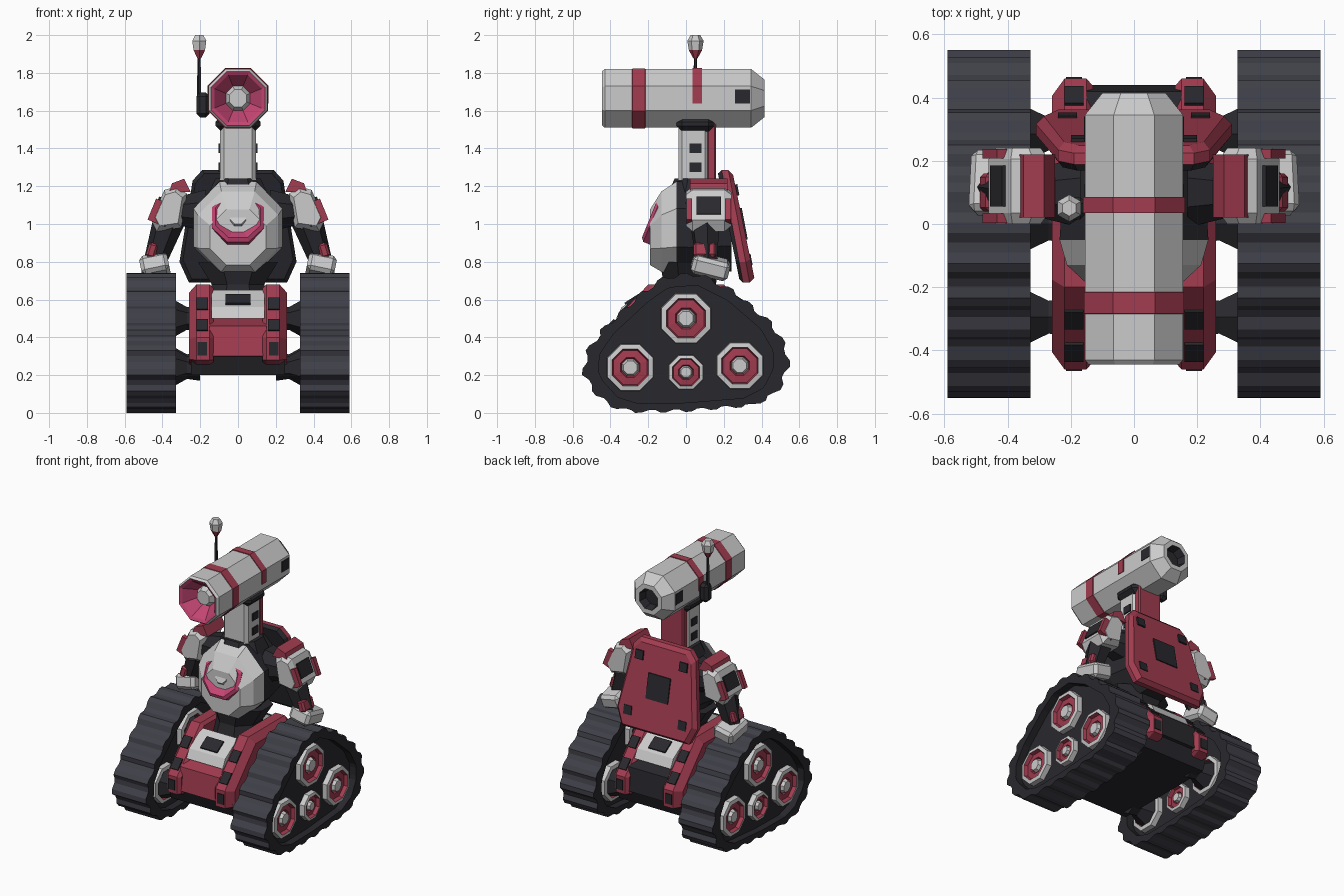
import bpy, bmesh
from math import pi, cos, sin, atan, radians
from mathutils import Vector

if "Cube" in bpy.data.objects:
    bpy.data.objects.remove(bpy.data.objects["Cube"])

COLS = {"white": (.55, .53, .54), "red": (.36, .045, .08), "pink": (.55, .06, .17),
        "dark": (.022, .022, .027), "tread": (.05, .05, .065)}
MATS = {}
for k, c in COLS.items():
    MATS[k] = bpy.data.materials.new(k + "_paint")
    MATS[k].diffuse_color = (*c, 1)


def loft(name, rings, cols, closed=False):
    """Skin equal-length rings; cols is one colour or one per band."""
    n, m = len(rings[0]), len(rings)
    bands = m if closed else m - 1
    if isinstance(cols, str):
        cols = [cols] * bands
    used = sorted(set(cols))
    bm = bmesh.new()
    vs = [[bm.verts.new(p) for p in r] for r in rings]
    for i in range(bands):
        a, b = vs[i], vs[(i + 1) % m]
        for j in range(n):
            k = (j + 1) % n
            bm.faces.new((a[j], a[k], b[k], b[j])).material_index = used.index(cols[i])
    if not closed:
        bm.faces.new(vs[0]).material_index = used.index(cols[0])
        bm.faces.new(vs[-1]).material_index = used.index(cols[-1])
    bmesh.ops.recalc_face_normals(bm, faces=bm.faces)
    me = bpy.data.meshes.new(name)
    bm.to_mesh(me)
    bm.free()
    for u in used:
        me.materials.append(MATS[u])
    ob = bpy.data.objects.new(name, me)
    bpy.context.collection.objects.link(ob)
    return ob


def ring(axis, c, ru, rv=None, n=8):
    """Polygon with a flat top, around the given axis."""
    rv = rv or ru
    out = []
    for i in range(n):
        a = 2 * pi * (i + .5) / n
        u, v = ru * cos(a), rv * sin(a)
        d = {"x": (0, u, v), "y": (u, 0, v), "z": (u, v, 0)}[axis]
        out.append(Vector(c) + Vector(d))
    return out


def lathe(name, axis, c, steps, cols, n=8):
    unit = Vector([float(axis == a) for a in "xyz"])
    return loft(name, [ring(axis, Vector(c) + unit * t, r, n=n) for t, r in steps], cols)


def prism_x(name, prof, x0, x1, col):
    return loft(name, [[(x, y, z) for y, z in prof] for x in (x0, x1)], col)


def box(name, c, size, col, rot=(0, 0, 0), bevel=0):
    x, y, z = (s / 2 for s in size)
    ob = prism_x(name, [(-y, -z), (y, -z), (y, z), (-y, z)], -x, x, col)
    ob.location, ob.rotation_euler = c, rot
    if bevel:
        b = ob.modifiers.new("bevel", "BEVEL")
        b.width, b.segments = bevel, 1
    return ob


def limb(name, a, b, r0, r1, col, n=6):
    a, b = Vector(a), Vector(b)
    ob = lathe(name, "z", (0, 0, 0), [(0, r0), ((b - a).length, r1)], col, n)
    ob.location, ob.rotation_mode = a, "QUATERNION"
    ob.rotation_quaternion = (b - a).to_track_quat("Z", "Y")
    return ob


def scaled(prof, k, c=(0, .31)):
    return [(c[0] + (y - c[0]) * k, c[1] + (z - c[1]) * k) for y, z in prof]


def resample(prof, n):
    pts = [Vector(p) for p in prof]
    seg = [(a, b, (b - a).length) for a, b in zip(pts, pts[1:] + pts[:1])]
    step, out = sum(s[2] for s in seg) / n, []
    for i in range(n):
        d = i * step
        for a, b, l in seg:
            if d < l:
                out.append(tuple(a.lerp(b, d / l)))
                break
            d -= l
    return out


# Track outline seen from the side, with raised lugs
TRACK = [(-.55, .2), (-.545, .31), (-.455, .44), (-.24, .64), (-.11, .73), (.07, .745),
         (.26, .65), (.47, .47), (.55, .33), (.55, .22), (.49, .1), (.365, .035),
         (0, .005), (-.3, 0), (-.43, .04), (-.53, .15)]
fine = resample(TRACK, 88)
lugs = [scaled([p], (1, 1, .955, .955)[i % 4])[0] for i, p in enumerate(fine)]
inner = scaled(fine, .84)
WHEELS = [(0, .5, .145), (-.295, .24, .135), (.285, .25, .135), (0, .215, .1)]

for s, side in ((-1, "left"), (1, "right")):
    X = lambda x: s * x
    # Tracks and wheels
    loft(side + "_track", [[(X(x), y, z) for y, z in p] for x, p in
         ((.328, lugs), (.59, lugs), (.59, inner), (.328, inner))],
         ["tread", "dark", "dark", "dark"], closed=True)
    prism_x(side + "_track_web", scaled(TRACK, .86), X(.38), X(.54), "dark")
    for i, (y, z, r) in enumerate(WHEELS):
        for where, x, d in (("outer", .53, 1), ("inner", .39, -1)):
            lathe(f"{side}_{where}_wheel_{i}", "x", (X(x), y, z),
                  [(X(d * t), r * k) for t, k in ((0, 1), (.045, .97), (.05, .78), (.025, .72),
                   (.03, .42), (.015, .36), (.045, .28))],
                  ["white", "white", "red", "red", "red", "white"])
        if i < 3:
            lathe(f"{side}_axle_{i}", "x", (0, y, z), [(X(.2), .07), (X(.27), .06), (X(.36), .11)],
                  "dark", 6)
    # Chassis fender with dark slots
    fender = [(-.46, .28), (-.46, .4), (-.2, .68), (.2, .68), (.46, .4), (.46, .28), (.36, .24), (-.36, .24)]
    loft(side + "_fender", [[(X(x), y, z) for y, z in scaled(fender, k)] for x, k in
         ((.13, .95), (.15, 1), (.22, 1), (.26, .88))], "red")
    for f in (-1, 1):
        for t in (.22, .62):
            box(f"{side}_fender_slot", (X(.19), f * (.46 - .26 * t), .4 + .28 * t), (.06, .08, .02),
                "dark", (-f * radians(47), 0, 0))
        box(side + "_fender_lower_slot", (X(.19), f * .458, .34), (.05, .015, .07), "dark")
    # Shoulder, window, red cap
    prof = [(.27, 1.16), (.32, 1.2), (.39, 1.18), (.46, 1.02), (.43, .96), (.30, .98)]
    sec = lambda y, k: [(X(.37 + (x - .37) * k), y, 1.08 + (z - 1.08) * k) for x, z in prof]
    loft(side + "_shoulder", [sec(0, .75), sec(.035, 1), sec(.205, 1), sec(.24, .75)], "white")
    cap = [(.25, 1.17), (.285, 1.24), (.35, 1.215), (.365, 1.17)]
    loft(side + "_shoulder_cap", [[(X(x), y, z) for x, z in cap] for y in (.02, .22)], "red")
    box(side + "_shoulder_window", (X(.427), .12, 1.095), (.02, .13, .1), "dark", (0, -s * radians(22), 0))
    for y in (-.005, .245):
        box(side + "_shoulder_trim", (X(.41), .12 + (y - .12) * .82, 1.06), (.1, .03, .12), "red",
            (0, -s * radians(22), 0))
    lathe(side + "_shoulder_joint", "x", (0, .1, 1.07), [(X(.17), .12), (X(.32), .08)], "dark")
    # Arm and hand
    limb(side + "_arm", (X(.365), .1, 1.02), (X(.44), .11, .8), .085, .06, "dark")
    box(side + "_elbow_guard", (X(.455), .1, .86), (.05, .12, .08), "red", (0, -s * .3, 0), .012)
    box(side + "_hand", (X(.44), .13, .775), (.15, .2, .1), "white", (-.25, s * .2, 0), .02)

# Chassis hull with front and back panels
prism_x("hull", [(-.38, .2), (.38, .2), (.42, .3), (.23, .58), (-.23, .58), (-.42, .3)], -.25, .25, "dark")
for f, end, low in ((-1, "front", "red"), (1, "back", "dark")):
    prism_x(end + "_lower_panel", [(f * y, z) for y, z in ((.36, .29), (.44, .3), (.42, .46), (.3, .5))],
            -.15, .15, low)
    prism_x(end + "_upper_panel", [(f * y, z) for y, z in ((.2, .5), (.37, .5), (.34, .56), (.2, .65))],
            -.14, .14, "white")
    box(end + "_panel_slot", (0, f * .285, .6), (.13, .09, .015), "dark", (-f * .57, 0, 0))

# Waist, torso and chest lens
loft("waist", [ring("z", (0, .02, z), a, b) for z, a, b in ((.56, .19, .19), (.68, .15, .15), (.8, .23, .17))], "dark")
loft("torso", [ring("y", (0, y, z), a, b) for y, z, a, b in
     ((.24, .98, .2, .25), (.02, .98, .25, .27), (-.05, .98, .255, .265), (-.13, .96, .23, .23), (-.19, .93, .16, .16))],
     ["dark", "dark", "white", "white"])
lens = lathe("chest_lens", "y", (0, 0, 0), [(.06, .15), (-.01, .15), (-.025, .13), (.005, .08), (.0, .055), (-.025, .045)],
             ["pink", "pink", "pink", "pink", "white"])
lens.location, lens.rotation_euler = (0, -.165, 1.03), (-radians(22), 0, 0)

# Back plate, leaning, with dark inlays
lean = lambda z: .17 + .19 * (1.28 - z)
plate = [(.19, 1.285), (.24, 1.23), (.31, .8), (.26, .69)]
plate += [(-x, z) for x, z in reversed(plate)]
loft("back_plate", [[(x * k, lean(z) + t, .99 + (z - .99) * k) for x, z in plate] for t, k in
     ((0, .94), (.02, 1), (.055, 1), (.08, .92))], ["dark", "red", "red"])
tilt = (atan(.19), 0, 0)
for x, z, w in ((0, 1.0, .17), (.17, 1.18, .06), (-.17, 1.18, .06), (.21, .81, .06), (-.21, .81, .06)):
    box("back_plate_inlay", (x, lean(z) + .078, z), (w, .02, w), "dark", tilt)

# Neck with side windows and rear strip
lathe("neck_collar", "z", (0, .06, 0), [(1.16, .17), (1.24, .13)], "dark")
box("neck", (0, .04, 1.36), (.19, .16, .4), "white", bevel=.02)
box("neck_rear_strip", (0, .135, 1.35), (.18, .05, .38), "red", bevel=.01)
for s in (-1, 1):
    for z in (1.3, 1.4):
        box("neck_window", (s * .095, .05, z), (.015, .065, .05), "dark")
box("head_mount", (0, .05, 1.53), (.24, .2, .08), "dark", bevel=.03)

# Head tube, strap, vents
R = .168
lathe("head", "y", (0, 0, 1.665), [(-.385, .05), (-.35, .07), (-.435, .135), (-.445, .155), (-.43, R), (-.285, R),
      (-.283, R + .004), (-.217, R + .004), (-.215, R), (.345, R), (.415, .108), (.415, .075), (.36, .06)],
      ["white", "pink", "pink", "white", "white", "red", "red", "red", "white", "white", "white", "dark"])
arch = [(cos(a), sin(a)) for a in [radians(22.5 + 45 * i) for i in range(4)]]
arch = [(.924, -.15)] + arch + [(-.924, -.15)]
strap = [(x * (R + .006), z * (R + .006)) for x, z in arch] + [(x * .155, z * .155) for x, z in reversed(arch)]
loft("head_strap", [[(x, y, 1.665 + z) for x, z in strap] for y in (.035, .085)], "red")
for s in (-1, 1):
    box("head_vent", (s * .153, .3, 1.675), (.012, .08, .075), "dark")

# Antenna
box("antenna_base", (-.185, .05, 1.63), (.07, .07, .13), "dark", bevel=.02)
lathe("antenna_rod", "z", (-.205, .05, 0), [(1.65, .014), (1.9, .008)], "dark", 5)
lathe("antenna_tip", "z", (-.205, .05, 0), [(1.875, .01), (1.92, .035), (1.97, .043), (2.0, .025)],
      ["red", "white", "white"], 6)

for m in bpy.data.materials:
    if m.users and not m.is_grease_pencil:
        m.use_nodes = True
        m.node_tree.nodes["Principled BSDF"].inputs["Base Color"].default_value = m.diffuse_color
